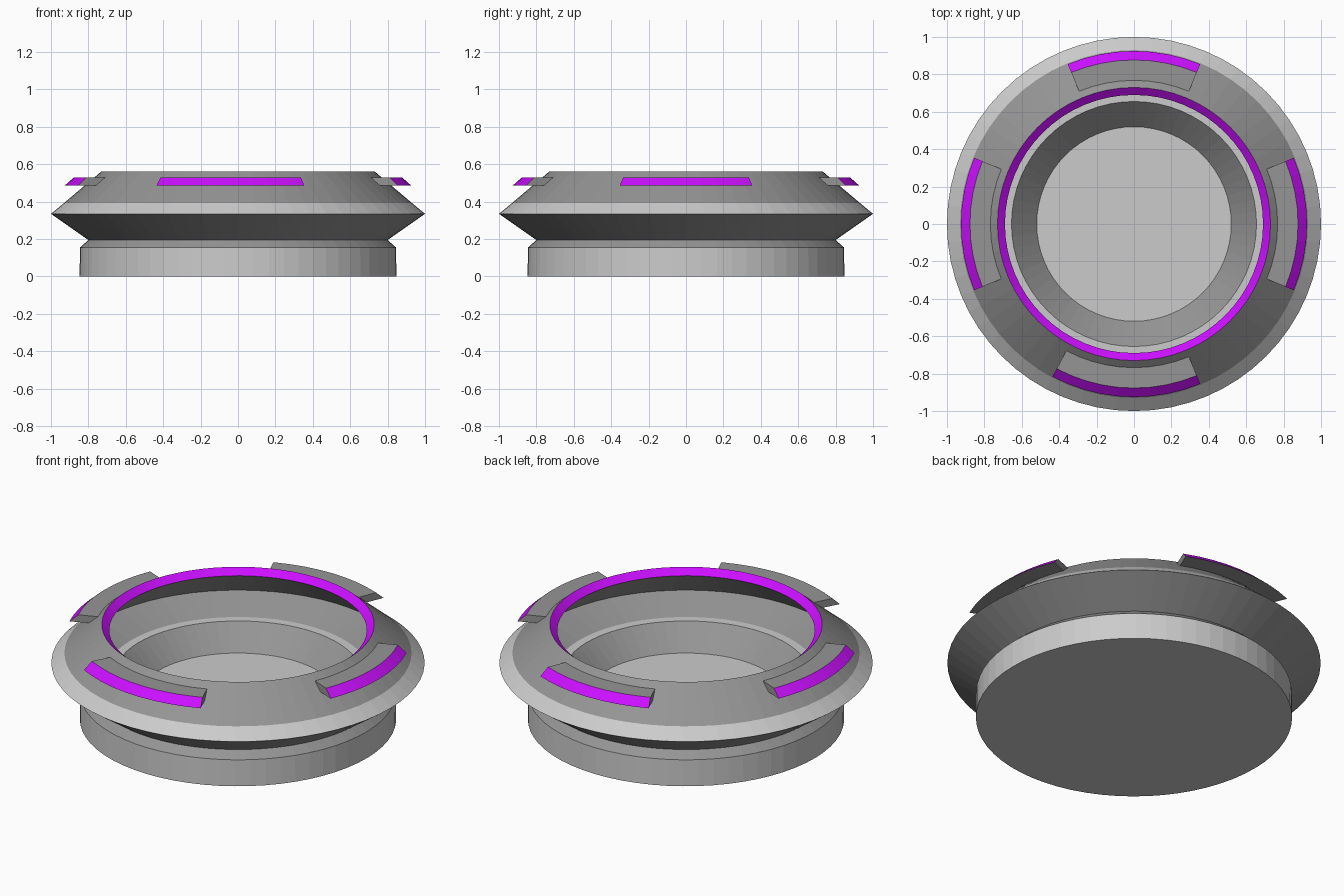
import bpy, bmesh
from math import cos, sin, pi

if "Cube" in bpy.data.objects:
    bpy.data.objects.remove(bpy.data.objects["Cube"])

SEGS = 64
STEP = 2 * pi / SEGS


def material(name, rgb):
    m = bpy.data.materials.new(name)
    m.diffuse_color = (*rgb, 1)
    m.use_nodes = True
    m.node_tree.nodes["Principled BSDF"].inputs["Base Color"].default_value = m.diffuse_color
    return m


DARK = material("dark_grey", (0.3, 0.3, 0.3))
PURPLE = material("purple", (0.6, 0.005, 1.0))


def sweep(name, profile, mat=None, first=0, last=SEGS, solid=False):
    """Turn an (r, z) profile around z from step first to step last."""
    bm = bmesh.new()
    full = last - first == SEGS
    rows = []
    for i in range(first, last + (0 if full else 1)):
        a = i * STEP
        rows.append([bm.verts.new((r * cos(a), r * sin(a), z)) for r, z in profile])
    n = len(profile)
    for j in range(last - first):
        a, b = rows[j], rows[(j + 1) % len(rows)]
        for k in range(n if solid else n - 1):
            q = (k + 1) % n
            bm.faces.new((a[k], b[k], b[q], a[q]))
    if solid:
        bm.faces.new(rows[0])
        bm.faces.new(rows[-1])
        bmesh.ops.recalc_face_normals(bm, faces=bm.faces)
    bmesh.ops.remove_doubles(bm, verts=bm.verts, dist=1e-5)
    me = bpy.data.meshes.new(name)
    bm.to_mesh(me)
    bm.free()
    if mat:
        me.materials.append(mat)
    ob = bpy.data.objects.new(name, me)
    bpy.context.collection.objects.link(ob)
    return ob


# Round body, from the underside, up the outside, and down into the bowl
sweep("base", [(0, 0), (0.847, 0), (0.845, 0.155)])
sweep("lower_flare", [(0.845, 0.155), (0.80, 0.195), (1.0, 0.335)], DARK)
sweep("rim_band", [(1.0, 0.335), (0.93, 0.393)])
sweep("upper_cone", [(0.93, 0.393), (0.73, 0.562)], DARK)
sweep("glow_ring", [(0.73, 0.562), (0.69, 0.528)], PURPLE)
sweep("inner_wall", [(0.69, 0.528), (0.90, 0.345), (0.705, 0.277)], DARK)
sweep("inner_ledge", [(0.705, 0.277), (0.655, 0.277)])
sweep("bowl_wall", [(0.655, 0.277), (0.52, 0.15)], DARK)
sweep("bowl_floor", [(0.52, 0.15), (0, 0.15)])

# Four blocks on the cone with a purple outer face; the front one is longer
SECTION = [(0.82, 0.487), (0.925, 0.487), (0.877, 0.53), (0.768, 0.53)]
for side, mid, before in (("right", 0, 4), ("back", 16, 4), ("left", 32, 4), ("front", 48, 5)):
    block = sweep(side + "_block", SECTION, DARK, mid - before, mid + 4, solid=True)
    block.data.materials.append(PURPLE)
    for p in block.data.polygons:
        c = p.center
        radial = (p.normal.x * c.x + p.normal.y * c.y) / (c.x ** 2 + c.y ** 2) ** 0.5
        if radial > 0.4 and p.normal.z > 0.4:
            p.material_index = 1
